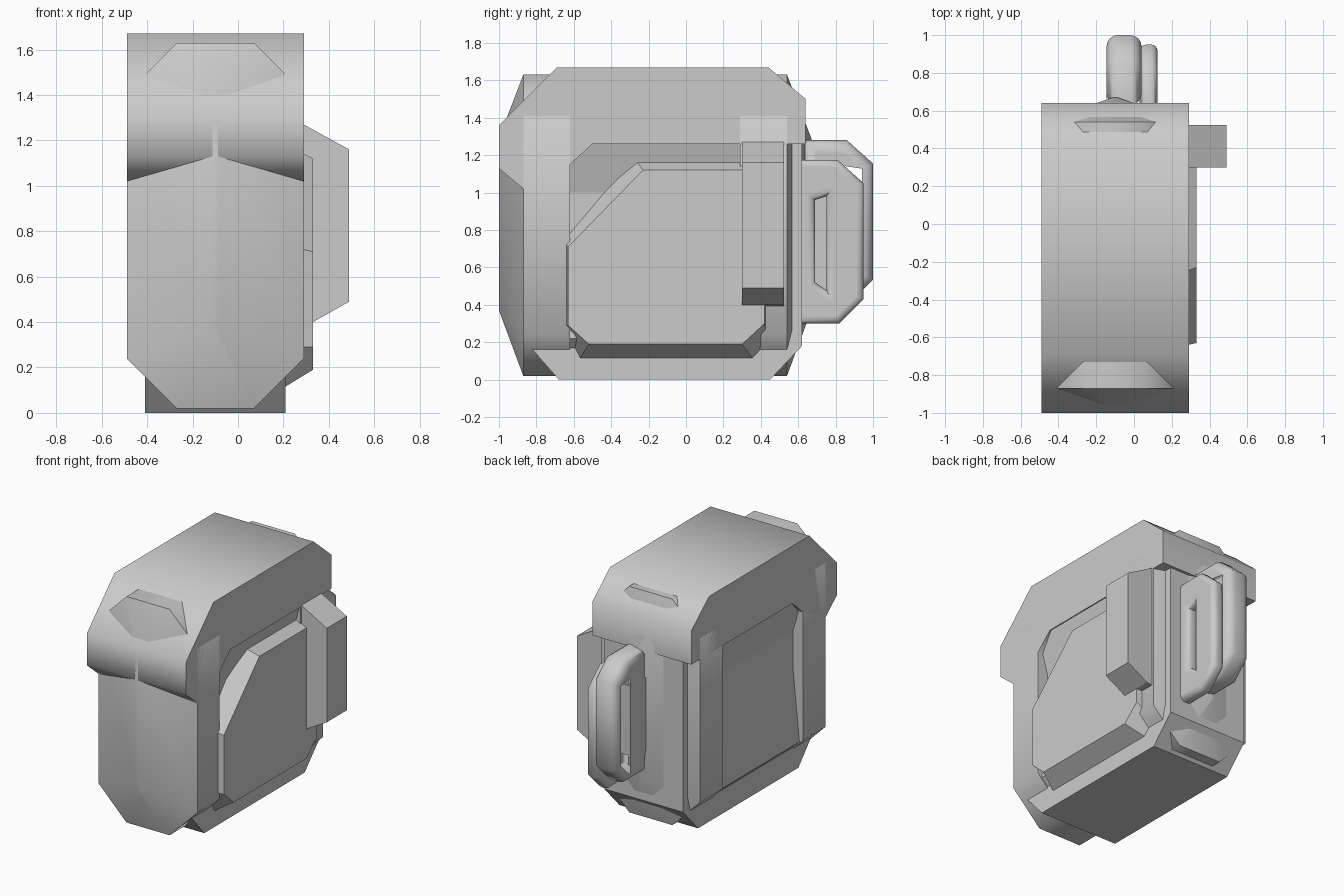
import bpy, bmesh, math
from mathutils import Matrix

if "Cube" in bpy.data.objects:
    bpy.data.objects.remove(bpy.data.objects["Cube"])

CX = -0.1  # centre plane of the casing

grey = bpy.data.materials.new("plain grey")
grey.use_nodes = True
grey.diffuse_color = (0.6, 0.6, 0.6, 1)
grey.node_tree.nodes["Principled BSDF"].inputs["Base Color"].default_value = (0.6, 0.6, 0.6, 1)


def finish(name, mesh, angle):
    ob = bpy.data.objects.new(name, mesh)
    bpy.context.collection.objects.link(ob)
    mesh.materials.clear()
    mesh.materials.append(grey)
    bpy.ops.object.select_all(action='DESELECT')
    ob.select_set(True)
    bpy.context.view_layer.objects.active = ob
    bpy.ops.object.shade_smooth_by_angle(angle=math.radians(angle))
    return ob


def from_bmesh(name, bm, angle):
    bmesh.ops.recalc_face_normals(bm, faces=bm.faces)
    mesh = bpy.data.meshes.new(name)
    bm.to_mesh(mesh)
    bm.free()
    return finish(name, mesh, angle)


def loft(name, first, last, angle=20):
    """Join two matching loops with side faces and close both ends."""
    bm = bmesh.new()
    a = [bm.verts.new(p) for p in first]
    b = [bm.verts.new(p) for p in last]
    bm.faces.new(a)
    bm.faces.new(b)
    for i in range(len(a)):
        j = (i + 1) % len(a)
        bm.faces.new((a[i], a[j], b[j], b[i]))
    return from_bmesh(name, bm, angle)


def side_prism(name, outline, x0, x1, angle=20):
    return loft(name, [(x0, y, z) for y, z in outline],
                [(x1, y, z) for y, z in outline], angle)


def front_prism(name, outline, y0, y1, angle=20):
    return loft(name, [(x, y0, z) for x, z in outline],
                [(x, y1, z) for x, z in outline], angle)


def end_slab(name, inner, outer, tip):
    """Octagonal slab whose outer end rises to an upright ridge."""
    bm = bmesh.new()
    for s in (-1, 1):
        for x, z in ((0.39, 0.24), (0.39, 1.41), (0.17, 0.02), (0.17, 1.63)):
            for y in (inner, outer):
                bm.verts.new((CX + s * x, y, z))
    for z in (0.37, 1.29):
        for s in (-1, 1):
            bm.verts.new((CX + s * 0.012, tip, z))
    bmesh.ops.convex_hull(bm, input=bm.verts)
    bmesh.ops.dissolve_limit(bm, angle_limit=0.01, verts=bm.verts, edges=bm.edges)
    return from_bmesh(name, bm, 50)


def handle_loop(name, outer, hole, x0, x1, bevel):
    """Rounded flat ring, drawn in side profile."""
    curve = bpy.data.curves.new(name, 'CURVE')
    curve.dimensions = '2D'
    curve.fill_mode = 'BOTH'
    curve.extrude = (x1 - x0) / 2 - bevel
    curve.bevel_depth = bevel
    curve.offset = -bevel
    curve.bevel_resolution = 3
    for pts in (outer, hole):
        spline = curve.splines.new('POLY')
        spline.points.add(len(pts) - 1)
        for point, (y, z) in zip(spline.points, pts):
            point.co = (y, z, 0, 1)
        spline.use_cyclic_u = True
    temp = bpy.data.objects.new(name + "_curve", curve)
    bpy.context.collection.objects.link(temp)
    deps = bpy.context.evaluated_depsgraph_get()
    mesh = bpy.data.meshes.new_from_object(temp.evaluated_get(deps))
    bpy.data.objects.remove(temp)
    mesh.transform(Matrix(((0, 0, 1, (x0 + x1) / 2), (1, 0, 0, 0), (0, 1, 0, 0), (0, 0, 0, 1))))
    return finish(name, mesh, 50)


# Casing: narrow core, two wide end slabs and the lid
side_prism("core", [(-0.83, 0.17), (-0.68, 0), (0.45, 0), (0.62, 0.18),
                    (0.62, 1.3), (-0.83, 1.3)], CX - 0.31, CX + 0.31)
end_slab("front_slab", -0.62, -0.87, -1.0)
end_slab("back_slab", 0.29, 0.54, 0.67)
side_prism("lid", [(-1, 1.36), (-0.69, 1.67), (0.44, 1.67), (0.64, 1.5), (0.64, 1.26),
                   (-0.5, 1.26), (-0.62, 1.15), (-0.62, 1.02), (-0.87, 1.02), (-1, 1.13)],
           CX - 0.39, CX + 0.39, 50)

# Sloped bands in both side recesses
for side, s in (("left", 1), ("right", -1)):
    for part, band in (("upper", [(0.3, 1.0), (0.31, 1.0), (0.385, 1.27), (0.3, 1.27)]),
                       ("lower", [(0.3, 0.17), (0.31, 0.17), (0.36, 0.22), (0.31, 0.72), (0.3, 0.72)])):
        front_prism(f"{side}_{part}_band", [(CX + s * x, z) for x, z in band], -0.63, 0.3)

# Side pocket with sloping rim
rim = [(-0.66, 0.74), (-0.66, 0.29), (-0.57, 0.11), (0.36, 0.11), (0.44, 0.2), (0.44, 1.19), (-0.28, 1.19)]
face = [(-0.63, 0.71), (-0.63, 0.29), (-0.52, 0.19), (0.3, 0.19), (0.42, 0.3), (0.42, 1.12), (-0.23, 1.12)]
loft("side_pocket", [(0.2, y, z) for y, z in rim], [(0.33, y, z) for y, z in face])

# Clamp over the pocket
front_prism("side_clamp", [(0.2, 1.27), (0.29, 1.27), (0.49, 1.16), (0.49, 0.49),
                           (0.33, 0.4), (0.2, 0.38)], 0.3, 0.525)

# Pair of handle loops at the back
outer = [(0.58, 0.3), (0.82, 0.3), (0.95, 0.43), (0.95, 1.05), (0.81, 1.175), (0.58, 1.175)]
hole = [(0.69, 0.52), (0.75, 0.48), (0.75, 0.98), (0.69, 0.96)]
handle_loop("small_handle", outer, hole, 0.03, 0.125, 0.035)
handle_loop("large_handle", [(y + 0.05, z + 0.105) for y, z in outer],
            [(y + 0.03, z + 0.08) for y, z in hole], -0.145, 0.04, 0.06)
